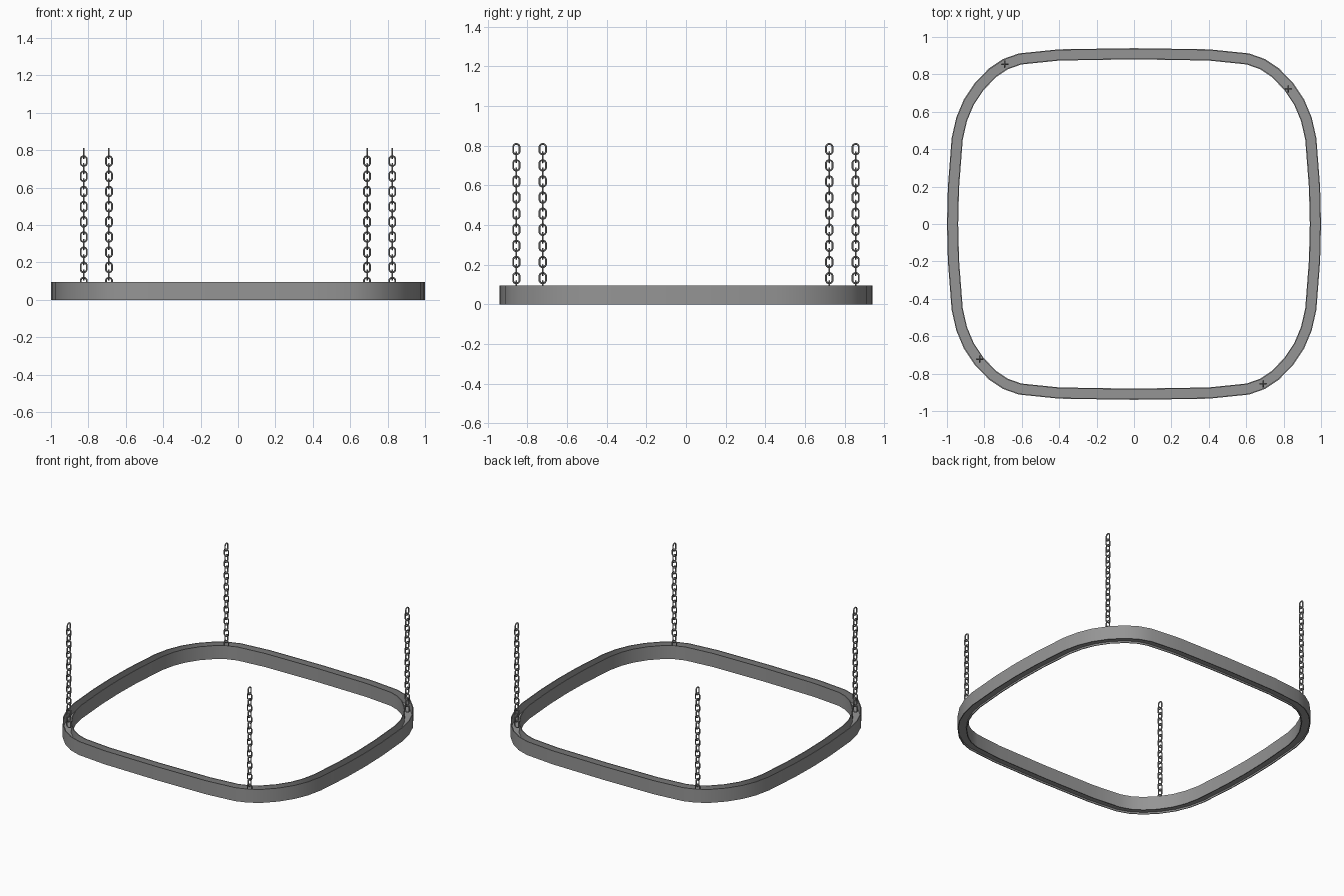
import bpy, bmesh, math
from mathutils import Vector

if "Cube" in bpy.data.objects:
    bpy.data.objects.remove(bpy.data.objects["Cube"])

# Dark grey metal
metal = bpy.data.materials.new("dark_metal")
metal.diffuse_color = (0.30, 0.30, 0.30, 1)
metal.use_nodes = True
metal.node_tree.nodes["Principled BSDF"].inputs["Base Color"].default_value = metal.diffuse_color

def finish(bm, name, angle=30):
    bmesh.ops.recalc_face_normals(bm, faces=bm.faces)
    me = bpy.data.meshes.new(name)
    bm.to_mesh(me)
    bm.free()
    me.materials.append(metal)
    ob = bpy.data.objects.new(name, me)
    bpy.context.collection.objects.link(ob)
    bpy.context.view_layer.objects.active = ob
    ob.select_set(True)
    bpy.ops.object.shade_smooth_by_angle(angle=math.radians(angle))
    ob.select_set(False)
    return ob

def sweep(bm, path, section):
    # closed path of (point, side, up), closed section of (side, up) offsets
    rings = [[bm.verts.new(p + s * a + u * b) for a, b in section] for p, s, u in path]
    n, m = len(rings), len(section)
    for i in range(n):
        r, q = rings[i], rings[(i + 1) % n]
        for j in range(m):
            k = (j + 1) % m
            bm.faces.new((r[j], r[k], q[k], q[j]))

# Rounded-square outline, one quarter mirrored into four
quarter = [(1, 0), (0.995, 0.2), (0.975, 0.46), (0.95, 0.57), (0.91, 0.665),
           (0.85, 0.755), (0.775, 0.832), (0.70, 0.882), (0.615, 0.912), (0.4, 0.934), (0, 0.94)]
half = quarter + [(-x, y) for x, y in quarter[-2::-1]]
outline = [Vector((x, y, 0)) for x, y in half + [(x, -y) for x, y in half[-2:0:-1]]]

# Frame: open-topped channel section swept around the outline
up = Vector((0, 0, 1))
path = []
for i, p in enumerate(outline):
    a = (p - outline[i - 1]).normalized()
    b = (outline[(i + 1) % len(outline)] - p).normalized()
    t = (a + b).normalized()
    s = Vector((-t.y, t.x, 0)) / t.dot(a)
    path.append((p, s, up))
w, t, h, lo, hi = 0.06, 0.006, 0.096, 0.012, 0.035
bm = bmesh.new()
sweep(bm, path, [(0, 0), (0, h), (t, h), (t, hi), (w - t, hi), (w - t, h),
                 (w, h), (w, 0), (w - t, 0), (w - t, lo), (t, lo), (t, 0)])
finish(bm, "ring_frame")

# Chains: alternating oval links
def link(bm, z, x0, y0, turned):
    side = Vector((0, 1, 0)) if turned else Vector((1, 0, 0))
    normal = side.cross(up)
    r, straight, wire = 0.0165, 0.010, 0.0046
    path = []
    for i in range(12):
        a = math.pi * i / 6 + math.pi / 12
        d = side * math.cos(a) + up * math.sin(a)
        c = Vector((x0, y0, z + math.copysign(straight, math.sin(a))))
        path.append((c + d * r, d, normal))
    sweep(bm, path, [(wire * math.cos(math.tau * k / 6), wire * math.sin(math.tau * k / 6))
                     for k in range(6)])

for n, (x, y) in enumerate([(0.825, 0.722), (-0.69, 0.855), (-0.825, -0.722), (0.69, -0.855)]):
    bm = bmesh.new()
    for k in range(18):
        link(bm, 0.782 - 0.0406 * k, x, y, k % 2 == 0)
    finish(bm, f"chain_{n + 1}", 40)
